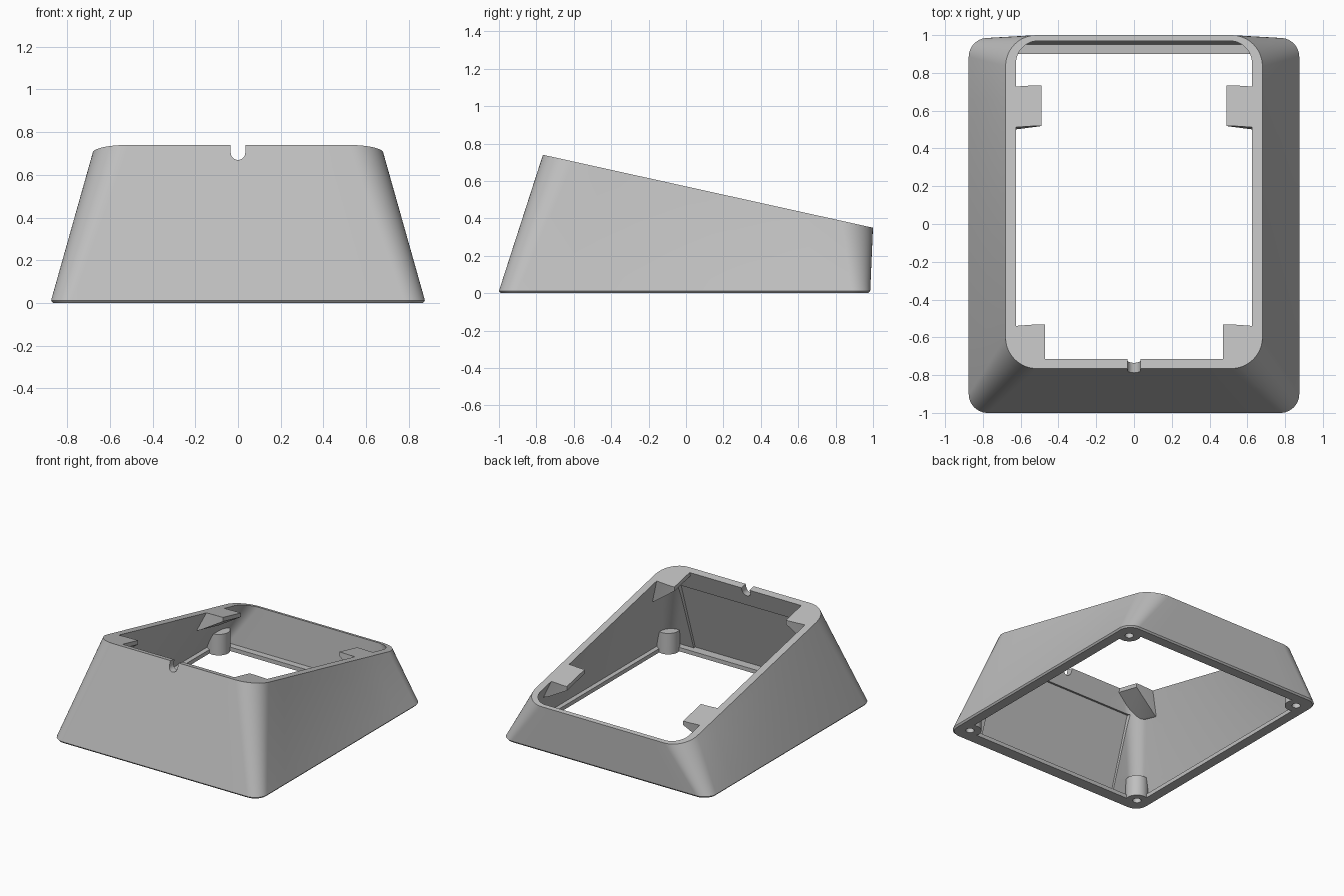
import bpy, bmesh, math

cube = bpy.data.objects.get("Cube")
if cube:
    bpy.data.objects.remove(cube, do_unlink=True)

grey = bpy.data.materials.new("light_grey_plastic")
grey.use_nodes = True
COLOUR = (0.52, 0.52, 0.52, 1)
grey.diffuse_color = COLOUR
grey.node_tree.nodes["Principled BSDF"].inputs["Base Color"].default_value = COLOUR


def rim_z(y):
    """Height of the sloping top plane."""
    return 0.74 - (y + 0.765) * 0.221


def ring(hx, y0, y1, r, arc=12, straight=8):
    """Rounded rectangle outline, with points along the straight sides too."""
    arcs = []
    corners = [(hx - r, y1 - r), (r - hx, y1 - r), (r - hx, y0 + r), (hx - r, y0 + r)]
    for k, (cx, cy) in enumerate(corners):
        angles = [math.pi / 2 * (k + i / arc) for i in range(arc + 1)]
        arcs.append([(cx + r * math.cos(a), cy + r * math.sin(a)) for a in angles])
    pts = []
    for k, a in enumerate(arcs):
        (ax, ay), (bx, by) = a[-1], arcs[(k + 1) % 4][0]
        pts += a
        pts += [(ax + (bx - ax) * i / straight, ay + (by - ay) * i / straight)
                for i in range(1, straight)]
    return pts


def level(pts, z):
    return [(x, y, z) for x, y in pts]


def on_slope(pts, lift=0.0):
    return [(x, y, rim_z(y) + lift) for x, y in pts]


def between(a, b, steps):
    """Rings running from a to b, both included."""
    return [[tuple(p + (q - p) * s / steps for p, q in zip(u, v)) for u, v in zip(a, b)]
            for s in range(steps + 1)]


def loft(name, rings):
    bm = bmesh.new()
    rows = [[bm.verts.new(p) for p in r] for r in rings]
    n = len(rows[0])
    for lo, hi in zip(rows, rows[1:]):
        for i in range(n):
            j = (i + 1) % n
            bm.faces.new((lo[i], lo[j], hi[j], hi[i]))
    bm.faces.new(rows[0][::-1])
    bm.faces.new(rows[-1])
    bmesh.ops.recalc_face_normals(bm, faces=bm.faces[:])
    bmesh.ops.triangulate(bm, faces=bm.faces[:])
    mesh = bpy.data.meshes.new(name)
    bm.to_mesh(mesh)
    bm.free()
    mesh.materials.append(grey)
    ob = bpy.data.objects.new(name, mesh)
    bpy.context.collection.objects.link(ob)
    return ob


def cylinder(name, x, y, r, z0, z1, n=32):
    circle = [(x + r * math.cos(math.tau * i / n), y + r * math.sin(math.tau * i / n))
              for i in range(n)]
    return loft(name, [level(circle, z0), level(circle, z1)])


def combine(target, tool, operation):
    """Apply a boolean and discard the tool."""
    mod = target.modifiers.new("cut", "BOOLEAN")
    mod.operation, mod.solver, mod.object = operation, "EXACT", tool
    deps = bpy.context.evaluated_depsgraph_get()
    mesh = bpy.data.meshes.new_from_object(target.evaluated_get(deps))
    target.modifiers.clear()
    target.data = mesh
    bpy.data.objects.remove(tool, do_unlink=True)


# Outer body: a tapered rounded box under the sloping top, with a fine base chamfer
foot = ring(0.875, -1.0, 0.985, 0.1)
body = loft("enclosure_body", [level(ring(0.865, -0.99, 0.975, 0.09), 0)]
            + between(level(foot, 0.012), on_slope(ring(0.68, -0.765, 1.0, 0.165)), 8))

# Cavity, running on past the rim
mouth = ring(0.625, -0.715, 0.97, 0.12)
cavity = loft("cavity", between(level(ring(0.825, -0.95, 0.95, 0.08), 0.03),
                                on_slope(mouth), 8) + [on_slope(mouth, 0.1)])

# Opening through the base flange
opening = ring(0.79, -0.9, 0.9, 0.04)
combine(cavity, loft("base_opening", [level(opening, -0.1), level(opening, 0.06)]), "UNION")

# Shallow recess in the inside of the front wall
profile = [(-0.968, 0.03), (-0.79, 0.59), (-0.6, 0.53), (-0.6, 0.03)]
combine(cavity, loft("front_recess", [[(x, y, z) for y, z in profile] for x in (-0.6, 0.6)]),
        "UNION")

# Screw posts and wedge tabs are left standing inside the cavity
for sx in (-1, 1):
    for y in (-0.88, 0.86):
        combine(cavity, cylinder("screw_post", sx * 0.765, y, 0.08, -0.2, 0.16), "DIFFERENCE")
    for tip, y0, y1, depth in ((0.49, 0.525, 0.74, 0.13), (0.47, -0.95, -0.525, 0.17)):
        section = [(tip, 0.3), (tip, -0.03), (0.66, -depth), (0.9, -depth - 0.1), (0.9, 0.3)]
        # The tabs' sides are square to the sloping rim
        wedge = [[(sx * x, y + 0.221 * min(d, 0), rim_z(y) + d) for x, d in section]
                 for y in (y0, y1)]
        combine(cavity, loft("wedge_tab", wedge), "DIFFERENCE")

combine(body, cavity, "DIFFERENCE")

# Blind screw holes in the underside
for sx in (-1, 1):
    for y in (-0.88, 0.86):
        combine(body, cylinder("screw_hole", sx * 0.765, y, 0.03, -0.1, 0.11, 24), "DIFFERENCE")

# Round-bottomed cable notch in the front rim
arc = [(0.034 * math.cos(math.pi + math.pi * i / 16),
        0.704 + 0.034 * math.sin(math.pi + math.pi * i / 16)) for i in range(17)]
slot = arc + [(0.034, 0.9), (-0.034, 0.9)]
combine(body, loft("cable_notch", [[(x, y, z) for x, z in slot] for y in (-0.9, -0.6)]),
        "DIFFERENCE")

# Smooth shading with crisp edges
bpy.ops.object.select_all(action="DESELECT")
body.select_set(True)
bpy.context.view_layer.objects.active = body
bpy.ops.object.shade_smooth_by_angle(angle=math.radians(25))
